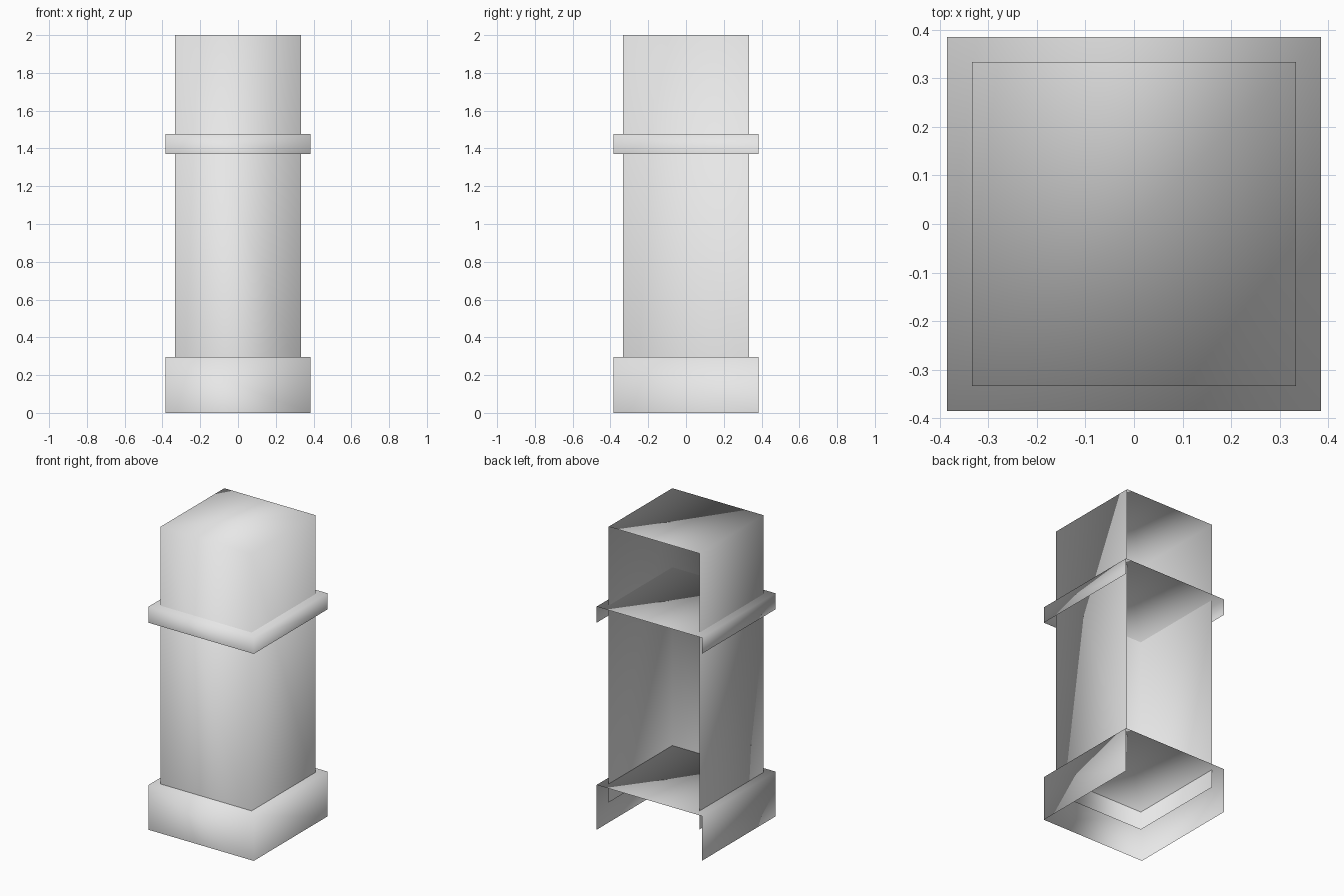
import bpy
import bmesh

cube = bpy.data.objects.get("Cube")
if cube:
    bpy.data.objects.remove(cube, do_unlink=True)

# Single plain stone colour
stone = bpy.data.materials.new("light_grey_stone")
stone.use_nodes = True
colour = (0.8, 0.8, 0.8, 1.0)
stone.diffuse_color = colour
stone.node_tree.nodes["Principled BSDF"].inputs["Base Color"].default_value = colour


def open_box(name, half, bottom, top):
    """Smooth square shell with front, sides and top; back and underside are open."""
    bm = bmesh.new()
    bmesh.ops.create_cube(bm, size=1)
    bm.normal_update()
    open_faces = [f for f in bm.faces if f.normal.y > 0.5 or f.normal.z < -0.5]
    bmesh.ops.delete(bm, geom=open_faces, context='FACES')
    for v in bm.verts:
        v.co.x *= 2 * half
        v.co.y *= 2 * half
        v.co.z = top if v.co.z > 0 else bottom
    for f in bm.faces:
        f.smooth = True
    mesh = bpy.data.meshes.new(name)
    bm.to_mesh(mesh)
    bm.free()
    mesh.materials.append(stone)
    obj = bpy.data.objects.new(name, mesh)
    bpy.context.collection.objects.link(obj)
    return obj


# Square pillar: plinth, tall shaft reaching into it, and a band near the top
open_box("plinth", 0.385, 0.0, 0.297)
open_box("shaft", 0.333, 0.175, 2.0)
open_box("band", 0.385, 1.37, 1.477)
